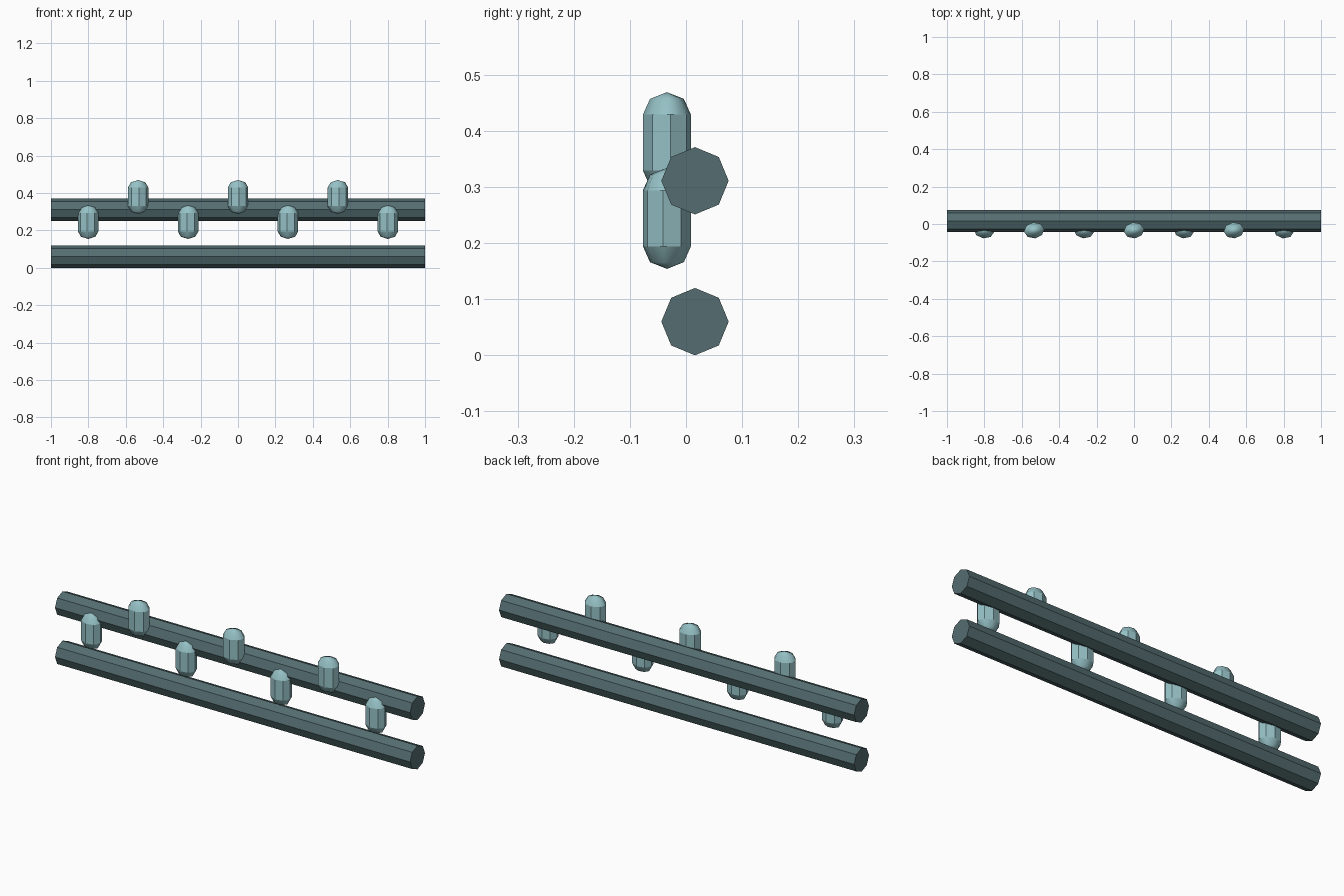
import bpy, bmesh
from math import cos, sin, pi, radians

cube = bpy.data.objects.get("Cube")
if cube:
    bpy.data.objects.remove(cube, do_unlink=True)


def material(name, rgb):
    mat = bpy.data.materials.new(name)
    mat.use_nodes = True
    color = (*rgb, 1)
    mat.diffuse_color = color
    mat.node_tree.nodes["Principled BSDF"].inputs["Base Color"].default_value = color
    return mat


dark_slate = material("dark slate", (0.09, 0.155, 0.165))
pale_teal = material("pale teal", (0.30, 0.53, 0.56))


def add_lathe(name, profile, mat, sides=8):
    """Revolve (radius, height) points around z; radius 0 makes a pole."""
    bm = bmesh.new()
    rings = []
    for r, z in profile:
        count = sides if r else 1
        rings.append([bm.verts.new((r * cos(2 * pi * i / sides), r * sin(2 * pi * i / sides), z))
                      for i in range(count)])
    for low, high in zip(rings, rings[1:]):
        for i in range(sides):
            j = (i + 1) % sides
            corners = [low[i % len(low)], low[j % len(low)], high[j % len(high)], high[i % len(high)]]
            bm.faces.new(list(dict.fromkeys(corners)))
    for ring in (rings[0], rings[-1]):
        if len(ring) > 1:
            bm.faces.new(ring)
    bmesh.ops.recalc_face_normals(bm, faces=bm.faces)
    mesh = bpy.data.meshes.new(name)
    bm.to_mesh(mesh)
    bm.free()
    mesh.materials.append(mat)
    obj = bpy.data.objects.new(name, mesh)
    bpy.context.collection.objects.link(obj)
    return obj


# Two long octagonal rails
for name, z in (("lower_rail", 0.06), ("upper_rail", 0.311)):
    rail = add_lathe(name, [(0.06, -1), (0.06, 1)], dark_slate)
    rail.rotation_euler.y = pi / 2
    rail.location = (0, 0.016, z)

# Seven flattened capsules, alternating low and high along the upper rail
cap = [(0, 0.09), (0.707, 0.078), (1, 0.05)]
capsule = [(r, -z) for r, z in cap] + [(r, z) for r, z in reversed(cap)]
for i in range(7):
    high = i % 2
    peg = add_lathe(f"{'high' if high else 'low'}_peg_{i // 2 + 1}", capsule, pale_teal)
    peg.scale = (0.055, 0.043, 1)
    peg.rotation_euler.z = radians(7 if high else -7)
    peg.location = ((i - 3) * 0.267, -0.034, 0.379 if high else 0.244)
    peg.data.shade_smooth()
    bpy.ops.object.select_all(action="DESELECT")
    peg.select_set(True)
    bpy.context.view_layer.objects.active = peg
    bpy.ops.object.shade_smooth_by_angle(angle=radians(30))
